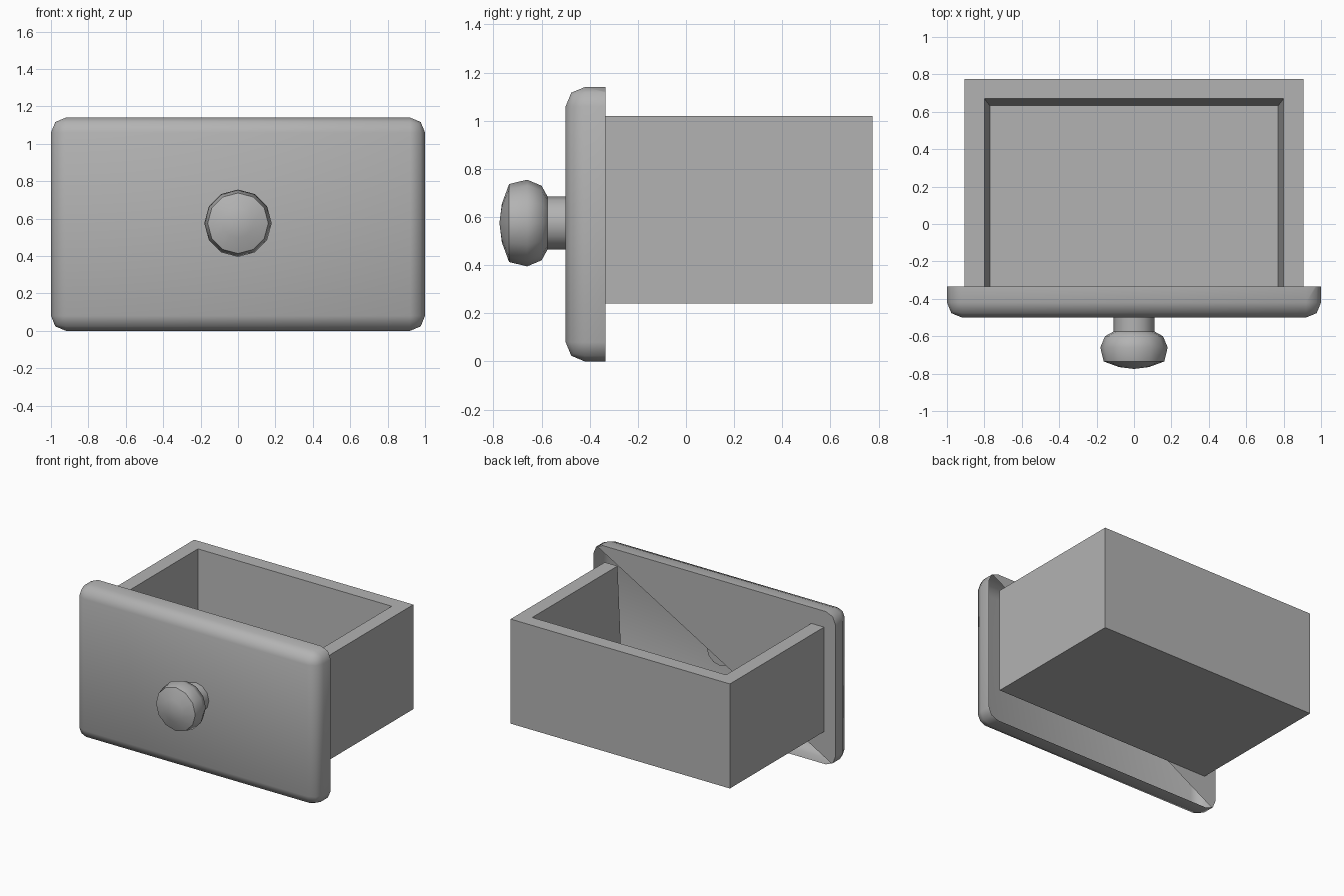
import bpy, bmesh, math
from mathutils import Vector, Matrix

cube = bpy.data.objects.get("Cube")
if cube:
    bpy.data.objects.remove(cube, do_unlink=True)

GREY = (0.45, 0.45, 0.45, 1)
grey = bpy.data.materials.new("plain grey")
grey.use_nodes = True
grey.diffuse_color = GREY
grey.node_tree.nodes["Principled BSDF"].inputs["Base Color"].default_value = GREY


def finish(name, bm, smooth=None):
    mesh = bpy.data.meshes.new(name)
    bm.to_mesh(mesh)
    bm.free()
    obj = bpy.data.objects.new(name, mesh)
    bpy.context.collection.objects.link(obj)
    mesh.materials.append(grey)
    if smooth:
        bpy.ops.object.select_all(action='DESELECT')
        obj.select_set(True)
        bpy.context.view_layer.objects.active = obj
        bpy.ops.object.shade_smooth_by_angle(angle=math.radians(smooth))
    return obj


# Front panel: rounded hollow shell, its back only half covered
HEIGHT, FRONT, BACK = 1.14, -0.5, -0.335
bm = bmesh.new()
bmesh.ops.create_cube(bm, size=1, matrix=Matrix.Translation((0, (FRONT + BACK) / 2, HEIGHT / 2))
                      @ Matrix.Diagonal((2, BACK - FRONT, HEIGHT, 1)))
rounded = [e for e in bm.edges if any(v.co.y < BACK - 0.01 for v in e.verts)]
bmesh.ops.bevel(bm, geom=rounded, offset=0.08, segments=2, profile=0.5, affect='EDGES')
back = [f for f in bm.faces if f.normal.y > 0.9]
cut = Vector((-HEIGHT, 0, 2)).normalized()
middle = Vector((0, BACK, HEIGHT / 2))
bmesh.ops.bisect_plane(bm, geom=back + [e for f in back for e in f.edges],
                       plane_co=middle, plane_no=cut)
lower = [f for f in bm.faces if f.normal.y > 0.9
         and (f.calc_center_median() - middle).dot(cut) < 0]
bmesh.ops.delete(bm, geom=lower, context='FACES')
finish("front_panel", bm, 50)

# Drawer box: U-shaped rings lofted over the outside, rim and tapered inside
bm = bmesh.new()
rings = []
for half, rear, z in ((0.905, 0.775, 0.24), (0.905, 0.775, 1.02),
                      (0.80, 0.67, 1.02), (0.77, 0.63, 0.36)):
    rings.append([bm.verts.new(p) for p in ((-half, BACK, z), (-half, rear, z),
                                            (half, rear, z), (half, BACK, z))])
for a, b in zip(rings, rings[1:]):
    for i in range(3):
        bm.faces.new((a[i], a[i + 1], b[i + 1], b[i]))
for ring in (rings[0], rings[-1]):
    bm.faces.new(ring)
for i in (0, 3):
    bm.faces.new([r[i] for r in rings])
bm.faces.new((rings[0][0], rings[0][3], rings[3][3], rings[3][0]))
bmesh.ops.recalc_face_normals(bm, faces=bm.faces)
finish("drawer_box", bm)

# Knob: stem and rounded head turned about the y axis
profile = ((0, -0.40), (0.11, -0.40), (0.11, -0.575), (0.155, -0.60), (0.18, -0.66),
           (0.162, -0.735), (0.08, -0.765), (0, -0.775))
SIDES = 12
bm = bmesh.new()
verts = [bm.verts.new((r, y, 0)) for r, y in profile]
edges = [bm.edges.new(pair) for pair in zip(verts, verts[1:])]
bmesh.ops.spin(bm, geom=verts + edges, cent=(0, 0, 0), axis=(0, 1, 0),
               angle=math.tau, steps=SIDES, use_merge=True)
bmesh.ops.remove_doubles(bm, verts=bm.verts, dist=0.0001)
bmesh.ops.recalc_face_normals(bm, faces=bm.faces)
bmesh.ops.translate(bm, verts=bm.verts, vec=(0, 0, 0.575))
finish("knob", bm, 50)
